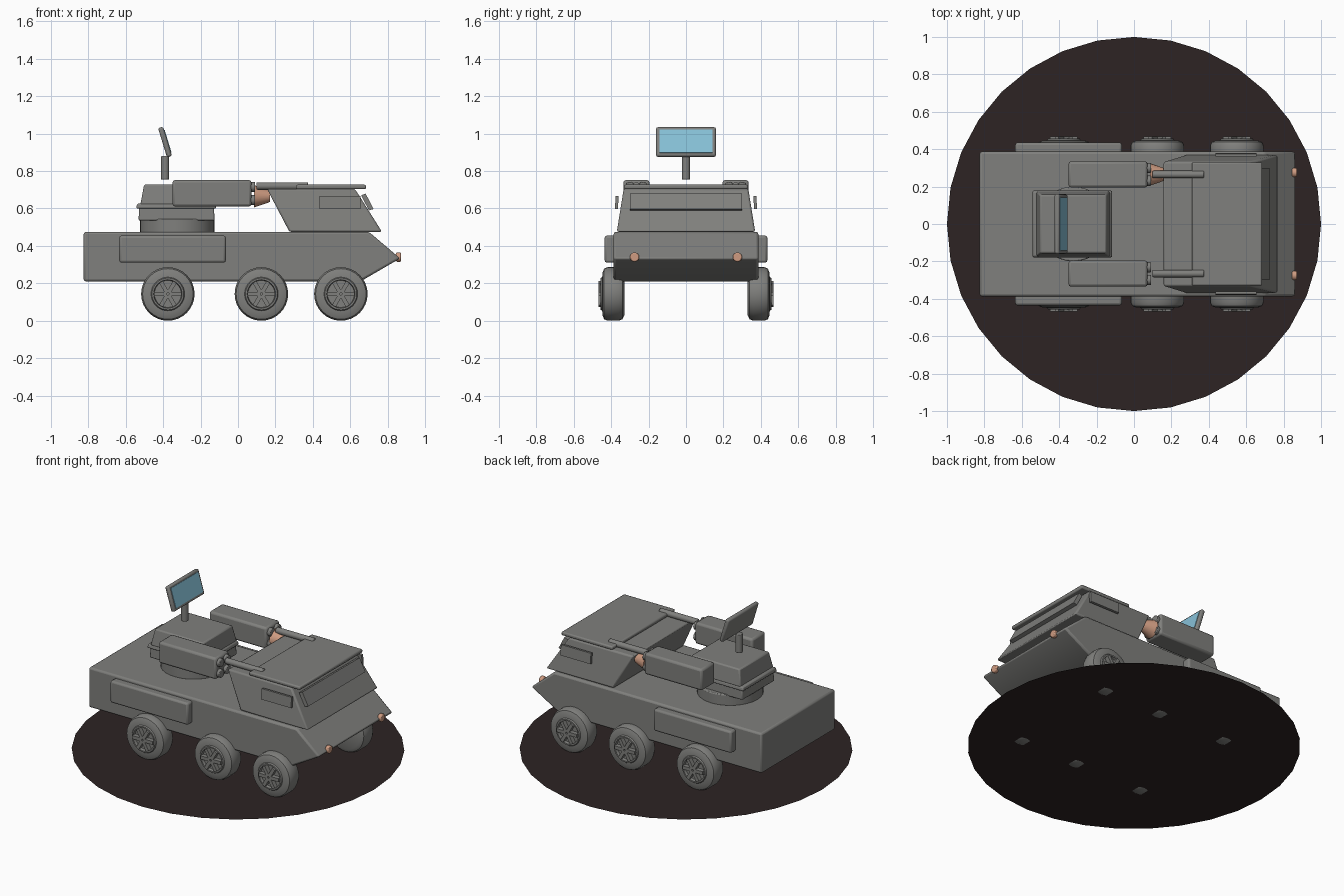
import bpy, bmesh, math
from mathutils import Vector, Matrix

if "Cube" in bpy.data.objects:
    bpy.data.objects.remove(bpy.data.objects["Cube"])


def material(name, rgb):
    m = bpy.data.materials.new(name)
    m.diffuse_color = (*rgb, 1)
    m.use_nodes = True
    m.node_tree.nodes["Principled BSDF"].inputs["Base Color"].default_value = m.diffuse_color
    return m


GREY = material("armour grey", (0.215, 0.215, 0.205))
DARK = material("dark ground", (0.026, 0.017, 0.017))
BLUE = material("screen blue", (0.24, 0.53, 0.68))
ORANGE = material("lamp orange", (0.62, 0.33, 0.22))


def finish(name, bm, mat, bevel=0.0, segments=2):
    bmesh.ops.recalc_face_normals(bm, faces=bm.faces)
    mesh = bpy.data.meshes.new(name)
    bm.to_mesh(mesh)
    bm.free()
    ob = bpy.data.objects.new(name, mesh)
    bpy.context.collection.objects.link(ob)
    mesh.materials.append(mat)
    bpy.ops.object.select_all(action='DESELECT')
    ob.select_set(True)
    bpy.context.view_layer.objects.active = ob
    bpy.ops.object.shade_smooth_by_angle(angle=math.radians(35))
    if bevel:
        mod = ob.modifiers.new("bevel", 'BEVEL')
        mod.width = bevel
        mod.segments = segments
        mod.limit_method = 'ANGLE'
        mod.angle_limit = math.radians(35)
    return ob


def prism(name, pts, width, mat=GREY, bevel=0.0):
    """Side profile of (x, z) points; width(z) gives the half width."""
    bm = bmesh.new()
    sides = [[bm.verts.new((x, s * width(z), z)) for x, z in pts] for s in (-1, 1)]
    n = len(pts)
    bm.faces.new(sides[0])
    bm.faces.new(sides[1][::-1])
    for i in range(n):
        j = (i + 1) % n
        bm.faces.new((sides[0][i], sides[0][j], sides[1][j], sides[1][i]))
    return finish(name, bm, mat, bevel)


def box(name, x, y, z, mat=GREY, bevel=0.0, rot=None):
    """Box from (min, max) ranges, optionally turned about its centre."""
    bm = bmesh.new()
    size = [r[1] - r[0] for r in (x, y, z)]
    mid = Vector([(r[0] + r[1]) / 2 for r in (x, y, z)])
    bmesh.ops.create_cube(bm, size=1)
    bm.transform(Matrix.Translation(mid) @ (rot or Matrix()) @ Matrix.Diagonal((*size, 1)))
    return finish(name, bm, mat, bevel)


def rod(name, a, b, r1, r2=None, mat=GREY, sides=24, bevel=0.0):
    """Cylinder or cone from point a to point b."""
    a, b = Vector(a), Vector(b)
    bm = bmesh.new()
    bmesh.ops.create_cone(bm, cap_ends=True, segments=sides, radius1=r1,
                          radius2=r1 if r2 is None else r2, depth=(b - a).length)
    turn = Vector((0, 0, 1)).rotation_difference(b - a).to_matrix().to_4x4()
    bm.transform(Matrix.Translation((a + b) / 2) @ turn)
    return finish(name, bm, mat, bevel)


def wheel(x, s):
    """Lathed tyre with a recessed rim and six raised spokes."""
    prof = [(0, 0.33), (0.115, 0.33), (0.135, 0.34), (0.143, 0.36), (0.143, 0.42),
            (0.135, 0.438), (0.115, 0.446), (0.09, 0.448), (0.085, 0.456),
            (0.076, 0.456), (0.072, 0.438), (0, 0.438)]
    bm = bmesh.new()
    verts = [bm.verts.new((r, s * y, 0)) for r, y in prof]
    edges = [bm.edges.new(p) for p in zip(verts, verts[1:])]
    bmesh.ops.spin(bm, geom=verts + edges, cent=(0, 0, 0), axis=(0, 1, 0),
                   angle=2 * math.pi, steps=32, use_duplicate=False)
    bmesh.ops.remove_doubles(bm, verts=bm.verts, dist=0.0005)
    for k in range(6):
        m = (Matrix.Rotation(k * math.pi / 3, 4, 'Y') @ Matrix.Translation((0.04, s * 0.449, 0))
             @ Matrix.Diagonal((0.068, 0.036, 0.022, 1)))
        bmesh.ops.create_cube(bm, size=1, matrix=m)
    bm.transform(Matrix.Translation((x, 0, 0.143)))
    finish("wheel", bm, GREY)


# Round ground disc
bm = bmesh.new()
bmesh.ops.create_circle(bm, cap_ends=True, segments=32, radius=1)
bm.transform(Matrix.Translation((0, 0, 0.005)))
finish("ground_disc", bm, DARK)

# Hull with wedge nose
prism("hull", [(-0.825, 0.21), (0.655, 0.21), (0.867, 0.333), (0.70, 0.475), (-0.825, 0.475)],
      lambda z: 0.387, bevel=0.012)

# Cabin, roof and window plates
prism("cabin", [(0.275, 0.475), (0.77, 0.475), (0.625, 0.705), (0.155, 0.705)],
      lambda z: 0.37 - 0.16 * (z - 0.475), bevel=0.01)
box("roof_plate", (0.31, 0.685), (-0.33, 0.33), (0.703, 0.727), bevel=0.008)
prism("windscreen", [(0.70, 0.59), (0.725, 0.597), (0.682, 0.68), (0.658, 0.67)],
      lambda z: 0.30)

# Turret
rod("turret_ring", (-0.325, 0, 0.47), (-0.325, 0, 0.545), 0.2, sides=32, bevel=0.006)


def frustum(name, x0, x1, y0, z0, z1, inset):
    bm = bmesh.new()
    bmesh.ops.create_cube(bm, size=1)
    for v in bm.verts:
        up = v.co.z > 0
        d = inset if up else 0
        v.co = (x1 - d if v.co.x > 0 else x0 + d,
                math.copysign(y0 - d, v.co.y), z1 if up else z0)
    finish(name, bm, GREY, 0.008)


frustum("turret_base", -0.532, -0.125, 0.17, 0.535, 0.61, 0.004)
frustum("turret_collar", -0.545, -0.115, 0.18, 0.60, 0.627, 0.006)
frustum("turret_top", -0.522, -0.128, 0.175, 0.62, 0.728, 0.02)

# Tilted screen on a post
rod("screen_post", (-0.39, 0, 0.755), (-0.39, 0, 0.88), 0.022, bevel=0.004)
tilt = Matrix.Rotation(math.radians(-17), 4, 'Y')
box("screen_frame", (-0.404, -0.376), (-0.16, 0.16), (0.873, 1.037), bevel=0.01, rot=tilt)
face = tilt.to_3x3() @ Vector((0.015, 0, 0))
cx, cz = -0.39 + face.x, 0.955 + face.z
box("screen", (cx - 0.002, cx + 0.002), (-0.142, 0.142), (cz - 0.064, cz + 0.064), BLUE, rot=tilt)

for s in (-1, 1):
    def span(a, b):
        return tuple(sorted((s * a, s * b)))

    # Wheels, side lockers, side windows and lamps
    for x in (-0.375, 0.125, 0.55):
        wheel(x, s)
    box("side_locker", (-0.635, -0.065), span(0.37, 0.435), (0.31, 0.455), bevel=0.012)
    box("side_window", (0.435, 0.655), span(0.362, 0.378), (0.597, 0.667),
        rot=Matrix.Rotation(s * math.radians(4), 4, 'X'))
    rod("head_lamp", (0.845, s * 0.275, 0.34), (0.872, s * 0.275, 0.34), 0.025,
        mat=ORANGE, bevel=0.006)
    # Gun pods with muzzles and barrel
    box("gun_pod", (-0.35, 0.072), span(0.195, 0.335), (0.61, 0.752), bevel=0.014)
    for dy in (-0.034, 0.034):
        for z in (0.645, 0.715):
            rod("muzzle", (0.06, s * 0.265 + dy, z), (0.092, s * 0.265 + dy, z), 0.027,
                sides=16, bevel=0.004)
    rod("barrel", (0.098, s * 0.265, 0.72), (0.375, s * 0.265, 0.72), 0.02, sides=16, bevel=0.006)

# Flared nozzle on one pod
rod("nozzle", (0.085, 0.265, 0.665), (0.172, 0.265, 0.665), 0.06, 0.03, ORANGE)
